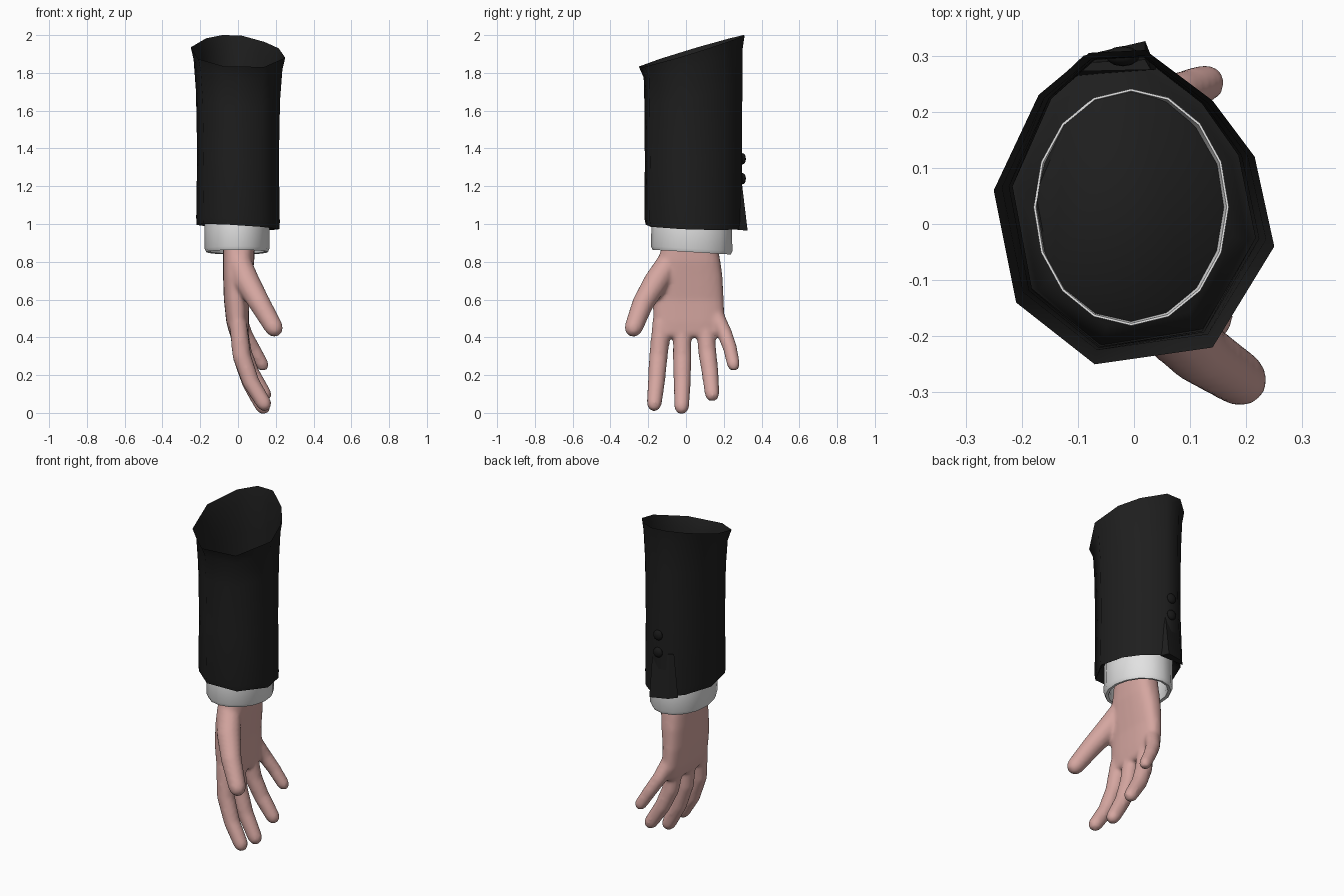
import bpy, bmesh, math
from mathutils import Vector

if "Cube" in bpy.data.objects:
    bpy.data.objects.remove(bpy.data.objects["Cube"])


def mat(name, rgb):
    m = bpy.data.materials.new(name)
    m.diffuse_color = (*rgb, 1)
    m.use_nodes = True
    m.node_tree.nodes["Principled BSDF"].inputs["Base Color"].default_value = m.diffuse_color
    return m


CLOTH = mat("black_cloth", (0.013, 0.013, 0.013))
BUTTON = mat("dark_button", (0.009, 0.009, 0.009))
SHIRT = mat("white_shirt", (0.76, 0.76, 0.76))
SKIN = mat("skin", (0.66, 0.38, 0.35))


def add_loft(bm, rings, cap_start=True, cap_end=True, closed=False):
    """Bridge equal-sized rings of points with quads."""
    vs = [[bm.verts.new(p) for p in r] for r in rings]
    pairs = list(zip(vs, vs[1:]))
    if closed:
        pairs.append((vs[-1], vs[0]))
    n = len(vs[0])
    for a, b in pairs:
        for i in range(n):
            j = (i + 1) % n
            bm.faces.new((a[i], a[j], b[j], b[i]))
    if cap_start:
        bm.faces.new(vs[0])
    if cap_end:
        bm.faces.new(vs[-1])


def finish(bm, name, material, angle=40):
    bmesh.ops.recalc_face_normals(bm, faces=bm.faces)
    me = bpy.data.meshes.new(name)
    bm.to_mesh(me)
    bm.free()
    ob = bpy.data.objects.new(name, me)
    bpy.context.collection.objects.link(ob)
    me.materials.append(material)
    for o in bpy.context.selected_objects:
        o.select_set(False)
    ob.select_set(True)
    bpy.context.view_layer.objects.active = ob
    bpy.ops.object.shade_smooth_by_angle(angle=math.radians(angle))
    return ob


# Sleeve: flared ten-sided tube, slanted at the top, hem turned in and closed inside
OUTLINE = [(-0.25, 0.06), (-0.21, -0.14), (-0.07, -0.25), (0.14, -0.22), (0.25, -0.04),
           (0.215, 0.12), (0.14, 0.22), (0.02, 0.31), (-0.08, 0.305), (-0.17, 0.23)]


def sleeve_ring(t, sx, sy, lift=0.0, cy=0.15):
    ring = []
    for x, y in OUTLINE:
        px, py = x * sx, cy + (y - cy) * sy
        low = 0.985 - 0.06 * px - 0.04 * py
        high = 1.905 + 0.30 * y - 0.05 * x
        ring.append((px, py, low + (high - low) * t + lift))
    return ring


bm = bmesh.new()
add_loft(bm, [sleeve_ring(1, 1, 1), sleeve_ring(0.93, 0.94, 0.935), sleeve_ring(0.75, 0.89, 0.925),
              sleeve_ring(0.4, 0.865, 0.92), sleeve_ring(0.04, 0.885, 0.925),
              sleeve_ring(0, 0.875, 0.91), sleeve_ring(0, 0.81, 0.88, 0.01, 0.04),
              sleeve_ring(0, 0.70, 0.76, 0.06, 0.04)], cap_start=False)
finish(bm, "sleeve", CLOTH, 62)

# Vent flap at the back of the hem
bm = bmesh.new()
add_loft(bm, [[(-0.13, 0.262, 0.978), (-0.09, 0.300, 0.974), (0.02, 0.326, 0.966), (0.04, 0.275, 0.968)],
              [(-0.11, 0.272, 1.24), (-0.08, 0.288, 1.24), (0.02, 0.293, 1.24), (0.03, 0.275, 1.24)]])
finish(bm, "vent_flap", CLOTH, 50)

# Two buttons above the vent
for i, z in enumerate((1.24, 1.345)):
    bm = bmesh.new()
    bmesh.ops.create_uvsphere(bm, u_segments=12, v_segments=8, radius=0.03)
    bmesh.ops.scale(bm, vec=(1, 0.6, 1), verts=bm.verts)
    bmesh.ops.translate(bm, vec=(-0.02, 0.299, z), verts=bm.verts)
    finish(bm, f"button_{i + 1}", BUTTON)


# Shirt cuff: hollow band with a rounded lower lip
def oval(rx, ry, cx, cy, z, n=16, tilt=0.0, power=1.0):
    def p(v):
        return math.copysign(abs(v) ** power, v)
    return [(cx + rx * p(math.cos(a)), cy + ry * p(math.sin(a)), z + tilt * ry * math.sin(a))
            for a in (2 * math.pi * k / n for k in range(n))]


bm = bmesh.new()
add_loft(bm, [oval(rx, ry, -0.005, 0.030, z, tilt=-0.06) for rx, ry, z in
              ((0.174, 0.211, 1.055), (0.172, 0.213, 0.97), (0.172, 0.216, 0.870),
               (0.163, 0.207, 0.851), (0.146, 0.190, 0.854), (0.140, 0.184, 0.88),
               (0.150, 0.190, 0.97), (0.170, 0.207, 1.055))],
         cap_start=False, cap_end=False, closed=True)
finish(bm, "shirt_cuff", SHIRT, 45)


# Hand: palm loft and finger tubes fused by a remesh
def tube(bm, path, radii, n=12):
    pts = [Vector(p) for p in path]
    radii = list(radii)
    d = (pts[-1] - pts[-2]).normalized()
    end, r = pts[-1], radii[-1]
    for step, k in ((0.45, 0.9), (0.85, 0.64), (1.05, 0.28)):
        pts.append(end + d * r * step)
        radii.append(r * k)
    rings = []
    for i, p in enumerate(pts):
        t = (pts[min(i + 1, len(pts) - 1)] - pts[max(i - 1, 0)]).normalized()
        u = t.cross(Vector((0, 1, 0))).normalized()
        v = t.cross(u)
        rings.append([p + radii[i] * (u * math.cos(a) + v * math.sin(a))
                      for a in (2 * math.pi * k / n for k in range(n))])
    add_loft(bm, rings)


bm = bmesh.new()
palm = ((1.00, 0.005, 0.082, 0.020, 0.138), (0.88, 0.005, 0.084, 0.020, 0.148),
        (0.80, 0.003, 0.083, 0.015, 0.168), (0.72, -0.002, 0.077, 0.012, 0.182),
        (0.60, -0.008, 0.067, 0.012, 0.188), (0.48, -0.002, 0.060, 0.015, 0.190),
        (0.42, 0.004, 0.050, 0.010, 0.180), (0.40, 0.006, 0.036, 0.005, 0.165))
add_loft(bm, [oval(rx, ry, cx, cy, z, 24, power=0.75) for z, cx, rx, cy, ry in palm])
fingers = {
    "index": ([(0, -0.130, 0.48), (0.02, -0.146, 0.30), (0.07, -0.157, 0.16), (0.136, -0.168, 0.052)],
              (0.048, 0.050, 0.046, 0.041)),
    "middle": ([(0, -0.02, 0.48), (0.02, -0.02, 0.30), (0.065, -0.02, 0.16), (0.13, -0.023, 0.036)],
               (0.048, 0.050, 0.046, 0.041)),
    "ring": ([(0, 0.10, 0.48), (0.025, 0.113, 0.32), (0.07, 0.128, 0.21), (0.137, 0.138, 0.103)],
             (0.048, 0.049, 0.045, 0.040)),
    "little": ([(0, 0.155, 0.52), (0.035, 0.205, 0.42), (0.08, 0.234, 0.34), (0.128, 0.251, 0.258)],
               (0.045, 0.041, 0.038, 0.035)),
    "thumb": ([(0.0, -0.08, 0.81), (0.05, -0.160, 0.69), (0.115, -0.228, 0.58), (0.188, -0.276, 0.455)],
              (0.066, 0.068, 0.058, 0.050)),
}
for path, radii in fingers.values():
    tube(bm, path, radii)
hand = finish(bm, "hand", SKIN, 180)
rm = hand.modifiers.new("fuse", 'REMESH')
rm.mode = 'VOXEL'
rm.voxel_size = 0.011
rm.use_smooth_shade = True
sm = hand.modifiers.new("soften", 'SMOOTH')
sm.factor = 0.5
sm.iterations = 7
